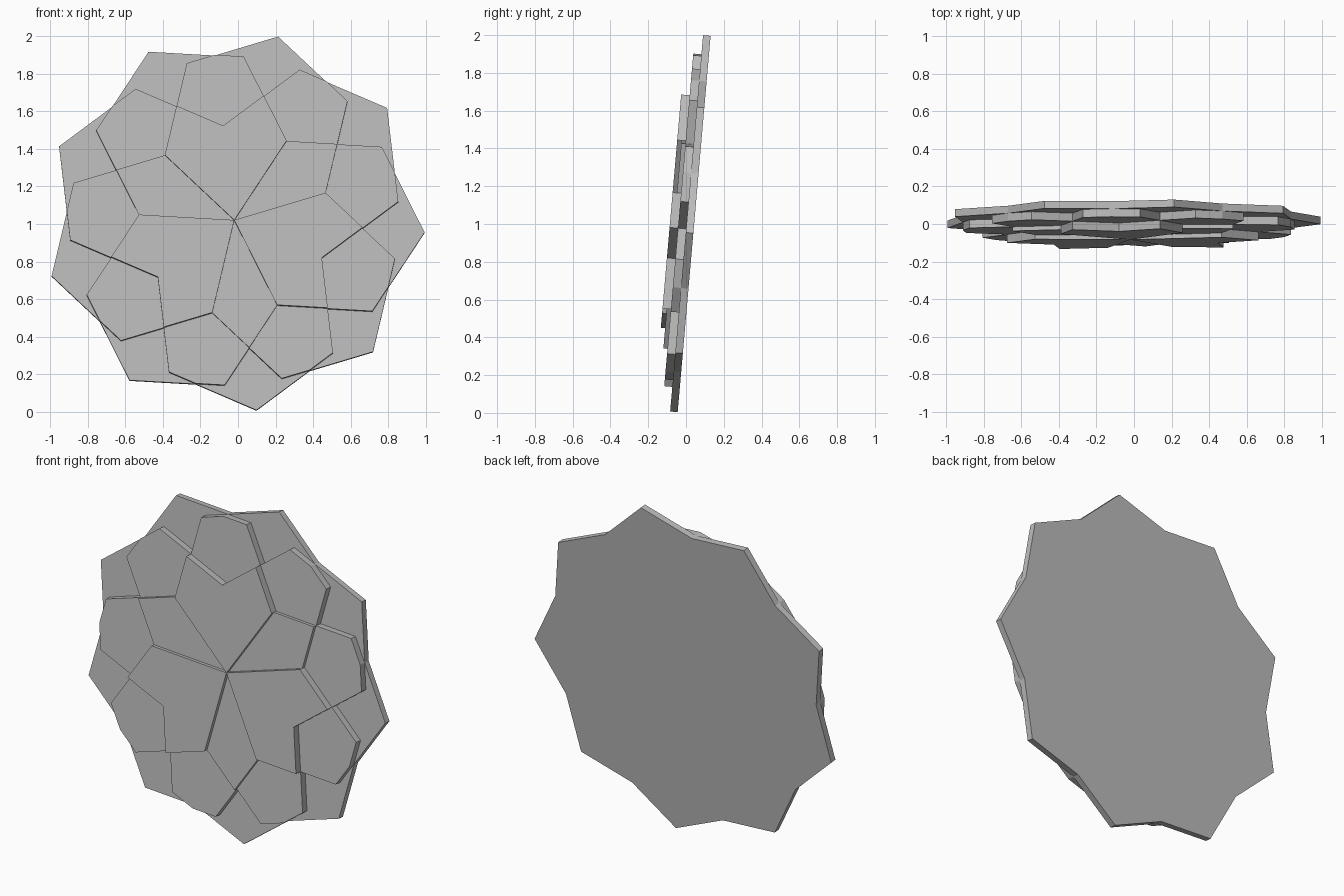
import bpy
import bmesh
from math import radians, cos, sin
from mathutils import Matrix

cube = bpy.data.objects.get("Cube")
if cube:
    bpy.data.objects.remove(cube, do_unlink=True)

grey = bpy.data.materials.new("plain grey")
grey.use_nodes = True
colour = (0.5, 0.5, 0.5, 1)
grey.diffuse_color = colour
grey.node_tree.nodes["Principled BSDF"].inputs["Base Color"].default_value = colour

# Nine hexagonal petals share one corner; these radii come from their crossings
RADIUS = 1.017
TIP = 1.0
SHOULDER = cos(radians(30))
NOTCH = SHOULDER / cos(radians(10))
VALLEY = 0.5
CROSSING = VALLEY * sin(radians(60)) / sin(radians(40))
START = 76.7
STEP = 40
PLACE = Matrix.Translation((-0.02, 0.044, 1.01)) @ Matrix.Rotation(radians(85), 4, "X")


def polar(radius, degrees):
    a = radians(degrees)
    return (RADIUS * radius * cos(a), RADIUS * radius * sin(a))


def ring(pattern):
    """Repeat (radius, angle) pairs around the nine petals."""
    return [polar(r, START + STEP * i + a) for i in range(9) for r, a in pattern]


def plate(name, outline, low, high):
    """Extrude a flat outline into a plate on the leaning disc."""
    bm = bmesh.new()
    face = bm.faces.new([bm.verts.new((x, y, low)) for x, y in outline])
    made = bmesh.ops.extrude_face_region(bm, geom=[face])
    top = [v for v in made["geom"] if isinstance(v, bmesh.types.BMVert)]
    bmesh.ops.translate(bm, verts=top, vec=(0, 0, high - low))
    bmesh.ops.recalc_face_normals(bm, faces=bm.faces)
    bm.transform(PLACE)
    mesh = bpy.data.meshes.new(name)
    bm.to_mesh(mesh)
    bm.free()
    mesh.materials.append(grey)
    obj = bpy.data.objects.new(name, mesh)
    bpy.context.collection.objects.link(obj)


# Stepped star layers, back to front
plate("back_star", ring([(TIP, 0), (NOTCH, 20)]), 0, 0.04)
plate("middle_star", ring([(CROSSING, 0), (SHOULDER, 10), (NOTCH, 20), (SHOULDER, 30)]),
      0.04, 0.083)
plate("front_star", ring([(CROSSING, 0), (VALLEY, 20)]), 0.083, 0.105)

# Three raised double petals around the centre
for k in range(3):
    mid = START + 20 + 120 * k
    fan = [(VALLEY, -40), (CROSSING, -20), (VALLEY, 0), (CROSSING, 20), (VALLEY, 40)]
    plate(f"raised_petal_{k + 1}", [(0, 0)] + [polar(r, mid + a) for r, a in fan],
          0.105, 0.128)
